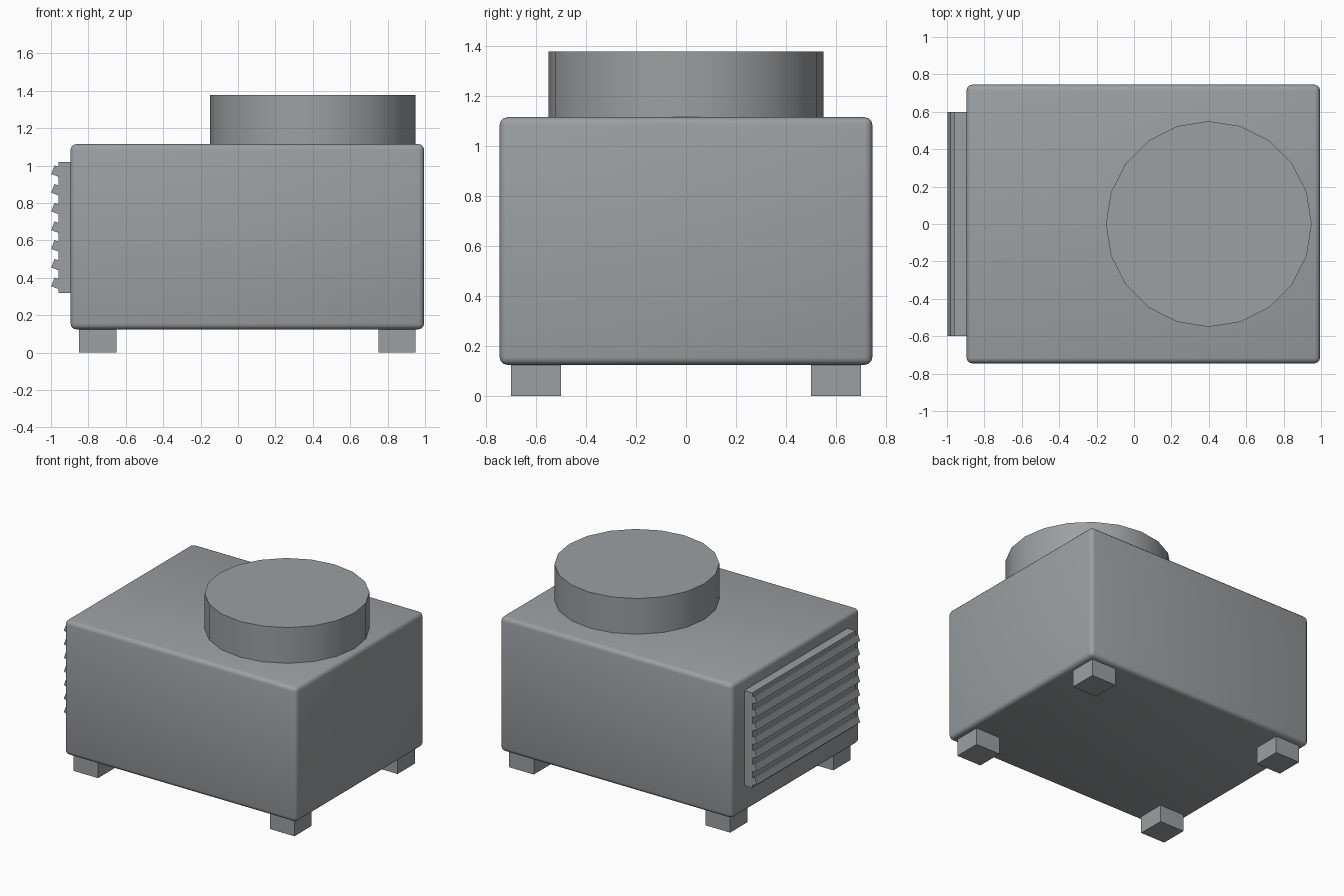
import bpy, bmesh, math
from mathutils import Matrix, Vector

cube = bpy.data.objects.get("Cube")
if cube:
    bpy.data.objects.remove(cube, do_unlink=True)

# Single painted metal colour
grey = bpy.data.materials.new("metal grey")
grey.use_nodes = True
colour = (0.33, 0.35, 0.36, 1)
grey.diffuse_color = colour
grey.node_tree.nodes["Principled BSDF"].inputs["Base Color"].default_value = colour


def finish(name, bm):
    mesh = bpy.data.meshes.new(name)
    bm.to_mesh(mesh)
    bm.free()
    mesh.materials.append(grey)
    ob = bpy.data.objects.new(name, mesh)
    bpy.context.collection.objects.link(ob)
    return ob


def box(name, centre, size, tilt=0, bevel=0):
    bm = bmesh.new()
    bmesh.ops.create_cube(bm, size=1)
    bmesh.ops.scale(bm, vec=size, verts=bm.verts)
    if bevel:
        bmesh.ops.bevel(bm, geom=bm.edges[:], offset=bevel, segments=3,
                        profile=0.5, affect='EDGES')
    bm.transform(Matrix.Translation(Vector(centre)) @ Matrix.Rotation(tilt, 4, 'Y'))
    return finish(name, bm)


# Rounded housing
housing = box("housing", (0.05, 0, 0.62), (1.89, 1.49, 0.99), bevel=0.03)
housing.data.shade_smooth()

# Round vent drum on the roof
bm = bmesh.new()
bmesh.ops.create_cone(bm, cap_ends=True, segments=20, radius1=0.55, radius2=0.55, depth=0.28)
bmesh.ops.translate(bm, vec=(0.4, 0, 1.238), verts=bm.verts)
for face in bm.faces:
    face.smooth = abs(face.normal.z) < 0.5
for edge in bm.edges:
    edge.smooth = all(f.smooth for f in edge.link_faces)
finish("roof_drum", bm)

# Four block feet
for side, x in (("right", -0.75), ("left", 0.85)):
    for end, y in (("front", -0.6), ("back", 0.6)):
        box(f"{end}_{side}_foot", (x, y, 0.065), (0.2, 0.2, 0.13))

# Louvred grille on the side
box("grille_plate", (-0.92, 0, 0.67), (0.08, 1.2, 0.7))
for i in range(7):
    box(f"grille_slat_{i + 1}", (-0.956, 0, 0.366 + 0.1 * i), (0.072, 1.2, 0.05),
        tilt=math.radians(20))
